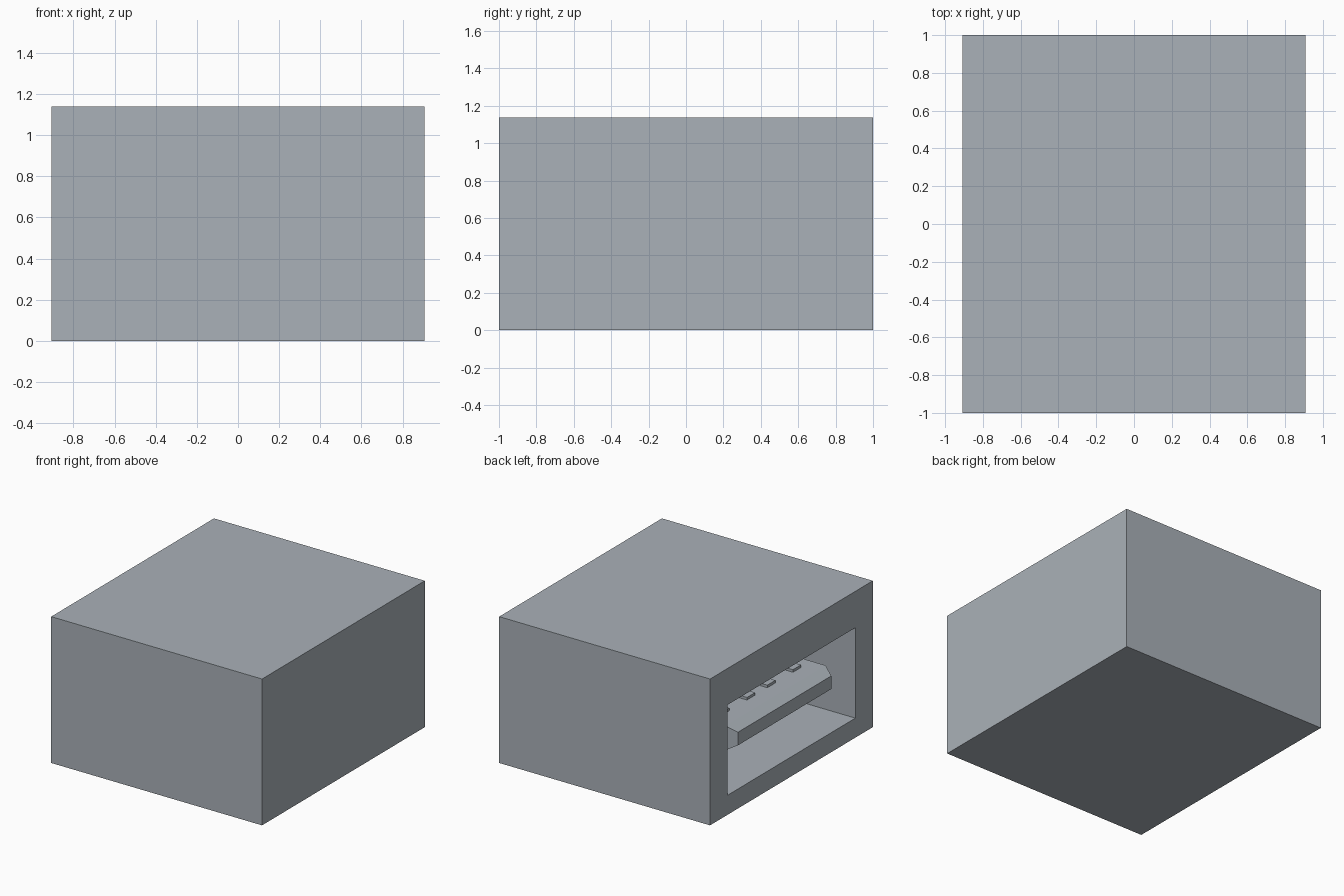
import bpy
import bmesh
from mathutils import Vector

old = bpy.data.objects.get("Cube")
if old:
    bpy.data.objects.remove(old, do_unlink=True)

# One grey for the whole model
grey = bpy.data.materials.new("cool_grey")
grey.use_nodes = True
colour = (0.40, 0.44, 0.48, 1.0)
grey.diffuse_color = colour
grey.node_tree.nodes["Principled BSDF"].inputs["Base Color"].default_value = colour

HALF_X, HALF_Y, HEIGHT = 0.907, 1.0, 1.138
FACE_X = -HALF_X              # side that holds the socket
BACK_X = FACE_X + 1.35        # inner wall of the socket


def box(lo, hi):
    """Return a bmesh box between two corners."""
    bm = bmesh.new()
    bmesh.ops.create_cube(bm, size=1)
    lo, hi = Vector(lo), Vector(hi)
    for v in bm.verts:
        v.co = Vector([lo[i] if v.co[i] < 0 else hi[i] for i in range(3)])
    return bm


def minus_x_face(bm):
    bm.normal_update()
    return min(bm.faces, key=lambda f: f.normal.x)


def place(face, x, half_y, z_lo, z_hi):
    """Move a four-sided end face onto a given rectangle."""
    mid = face.calc_center_median()
    for v in face.verts:
        v.co = (x, half_y if v.co.y > mid.y else -half_y,
                z_hi if v.co.z > mid.z else z_lo)


def extrude(bm, face):
    return bmesh.ops.extrude_discrete_faces(bm, faces=[face])["faces"][0]


def finish(name, bm):
    bmesh.ops.recalc_face_normals(bm, faces=bm.faces)
    mesh = bpy.data.meshes.new(name)
    bm.to_mesh(mesh)
    bm.free()
    mesh.materials.append(grey)
    obj = bpy.data.objects.new(name, mesh)
    bpy.context.collection.objects.link(obj)
    return obj


# Housing: a block with a rectangular socket sunk into one side
bm = box((-HALF_X, -HALF_Y, 0), (HALF_X, HALF_Y, HEIGHT))
mouth = minus_x_face(bm)
bmesh.ops.inset_region(bm, faces=[mouth], thickness=0.1)
place(mouth, FACE_X, 0.785, 0.152, 0.855)
floor = extrude(bm, mouth)
place(floor, BACK_X, 0.785, 0.152, 0.855)
finish("housing", bm)

# Tongue: a flat bar inside the socket with a tapered tip
bm = box((FACE_X + 0.138, -0.616, 0.40), (BACK_X, 0.616, 0.59))
tip = extrude(bm, minus_x_face(bm))
place(tip, FACE_X + 0.058, 0.573, 0.444, 0.546)
finish("tongue", bm)

# Contacts: four thin strips lying on the tongue
for i, y in enumerate((-0.44, -0.125, 0.125, 0.44)):
    strip = box((FACE_X + 0.26, y - 0.05, 0.585), (BACK_X, y + 0.05, 0.61))
    finish(f"contact_strip_{i + 1}", strip)
